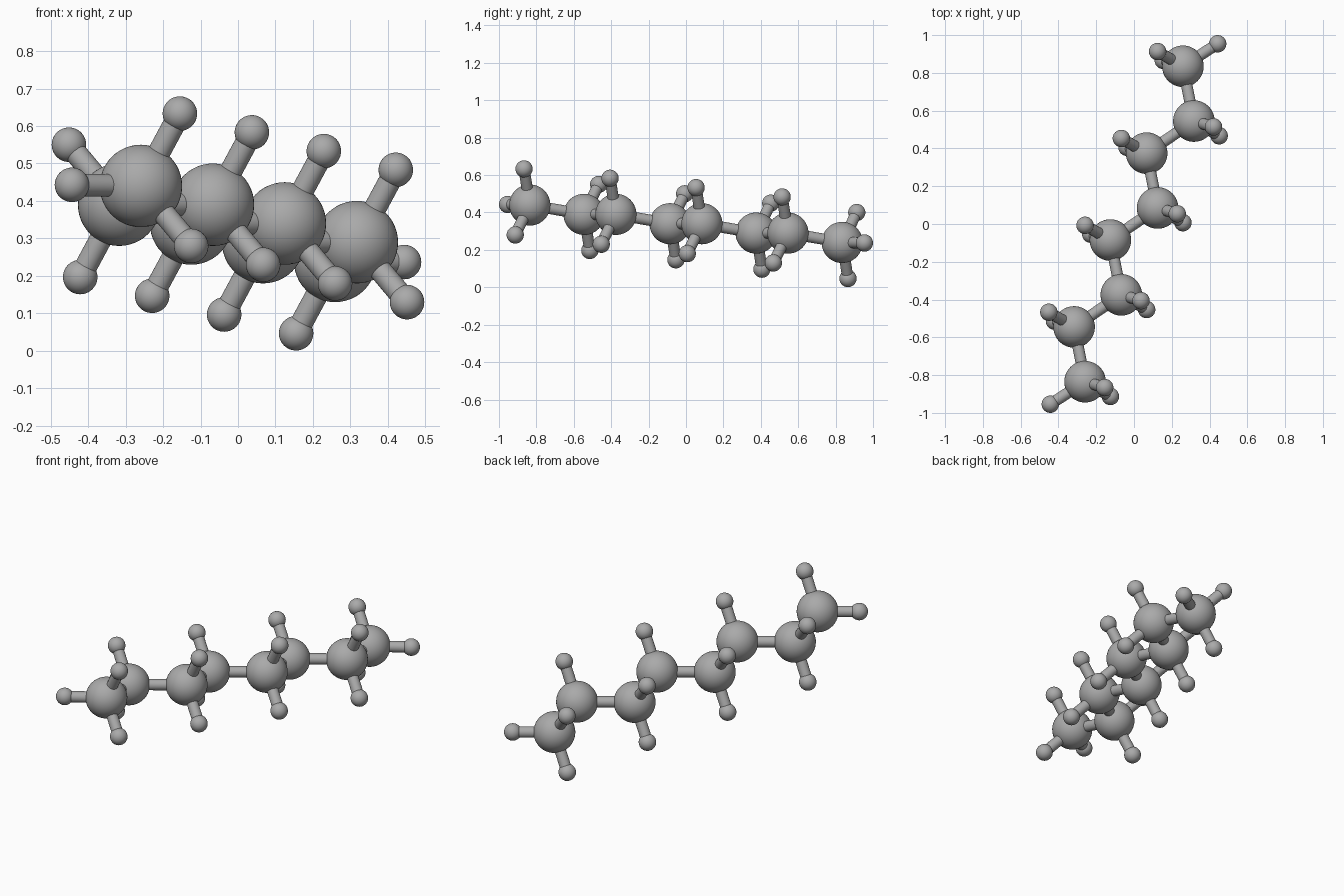
import bpy
from mathutils import Vector

cube = bpy.data.objects.get("Cube")
if cube:
    bpy.data.objects.remove(cube, do_unlink=True)

grey = bpy.data.materials.new("mid_grey")
grey.use_nodes = True
GREY = (0.4, 0.4, 0.4, 1)
grey.diffuse_color = GREY
grey.node_tree.nodes["Principled BSDF"].inputs["Base Color"].default_value = GREY

CARBON_R, HYDROGEN_R, BOND_R = 0.11, 0.046, 0.03


def finish(name):
    ob = bpy.context.object
    ob.name = name
    ob.data.materials.append(grey)
    bpy.ops.object.shade_smooth_by_angle()


def ball(name, centre, radius):
    bpy.ops.mesh.primitive_uv_sphere_add(segments=48, ring_count=24, radius=radius, location=centre)
    finish(name)


def bond(name, a, b):
    d = b - a
    bpy.ops.mesh.primitive_cylinder_add(
        vertices=32, radius=BOND_R, depth=d.length, location=(a + b) / 2,
        rotation=d.to_track_quat("Z", "Y").to_euler())
    finish(name)


def hydrogen(name, carbon, offset):
    ball(name + "_ball", carbon + offset, HYDROGEN_R)
    bond(name + "_rod", carbon, carbon + offset)


# Zigzag chain: the second half is the first half turned through the centre
centre = Vector((0, 0, 0.34))
step = Vector((0.192, 0.46, -0.05))
first = Vector((-0.259, -0.835, 0.44))
odd = [first + step * i for i in range(4)]
even = [centre * 2 - p for p in reversed(odd)]
chain = [p for pair in zip(odd, even) for p in pair]

# Side hydrogens, pointing opposite ways on alternate carbons
upper = Vector((0.104, -0.031, 0.193))
lower = Vector((0.134, -0.078, -0.16))
tip = Vector((-0.184, -0.119, 0.003))

for i, p in enumerate(chain):
    side = 1 if i % 2 == 0 else -1
    ball(f"carbon_{i + 1}", p, CARBON_R)
    hydrogen(f"side_hydrogen_a_{i + 1}", p, upper * side)
    hydrogen(f"side_hydrogen_b_{i + 1}", p, lower * side)
    if i:
        bond(f"chain_rod_{i}", chain[i - 1], p)

# End hydrogens
hydrogen("front_end_hydrogen", chain[0], tip)
hydrogen("back_end_hydrogen", chain[-1], -tip)
